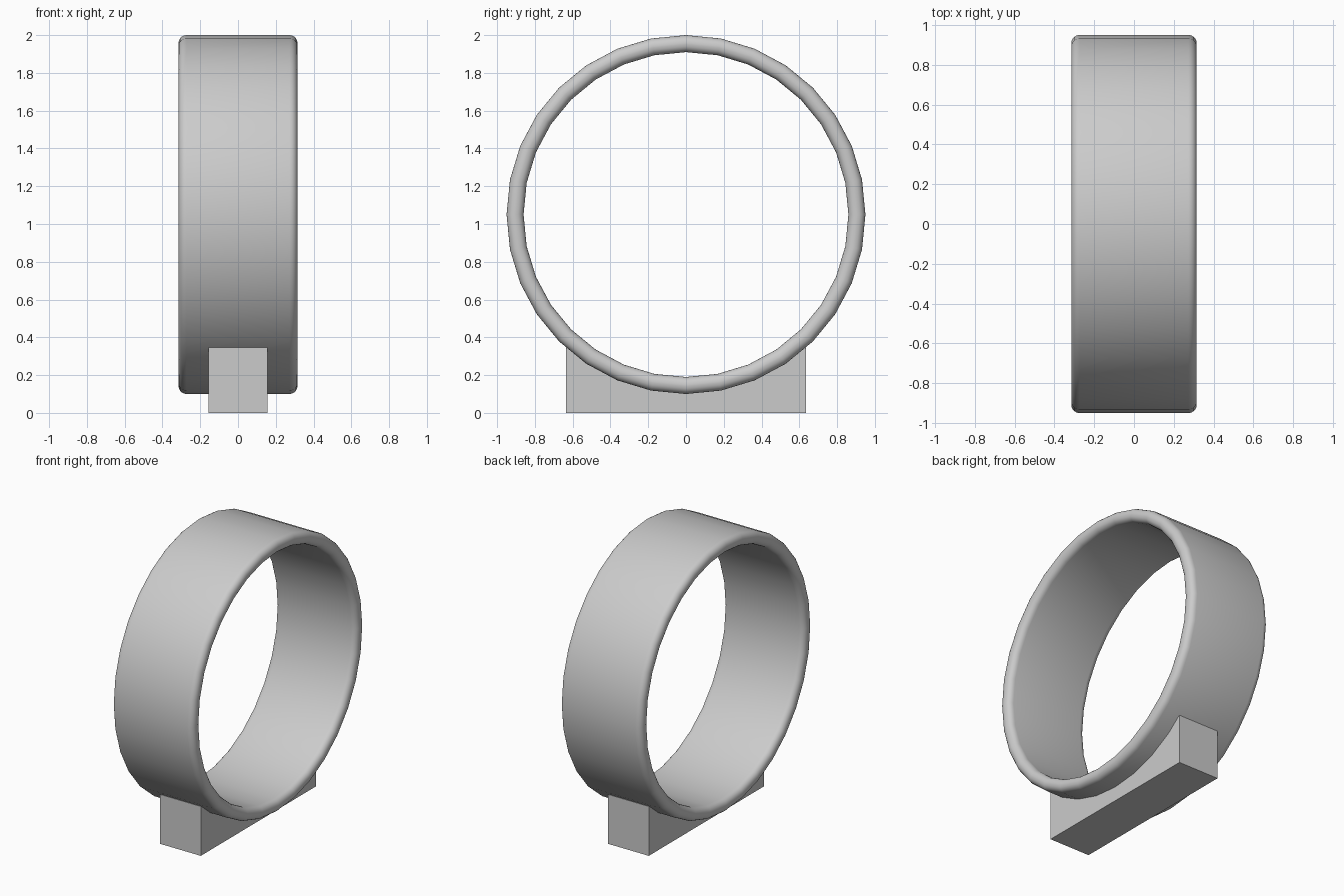
import bpy, bmesh
from math import sin, cos, pi, radians, sqrt

if "Cube" in bpy.data.objects:
    bpy.data.objects.remove(bpy.data.objects["Cube"], do_unlink=True)

CENTRE_Z, OUTER, INNER, HALF_WIDTH, ROUND = 1.05, 0.95, 0.86, 0.315, 0.042
SEGMENTS = 32

grey = bpy.data.materials.new("plain_grey")
grey.use_nodes = True
colour = (0.6, 0.6, 0.6, 1)
grey.diffuse_color = colour
grey.node_tree.nodes["Principled BSDF"].inputs["Base Color"].default_value = colour


def finish(name, bm):
    bmesh.ops.recalc_face_normals(bm, faces=bm.faces)
    mesh = bpy.data.meshes.new(name)
    bm.to_mesh(mesh)
    bm.free()
    mesh.materials.append(grey)
    obj = bpy.data.objects.new(name, mesh)
    bpy.context.collection.objects.link(obj)
    return obj


# Ring: rounded rectangular section swept about the x axis
section = []
corners = [(1, 1), (-1, 1), (-1, -1), (1, -1)]
middle, half_thick = (OUTER + INNER) / 2, (OUTER - INNER) / 2
for i, (sx, sr) in enumerate(corners):
    for step in range(6):
        a = (i + step / 5) * pi / 2
        section.append((sx * (HALF_WIDTH - ROUND) + ROUND * cos(a),
                        middle + sr * (half_thick - ROUND) + ROUND * sin(a)))

bm = bmesh.new()
loops = []
for s in range(SEGMENTS):
    a = 2 * pi * s / SEGMENTS
    loops.append([bm.verts.new((x, r * sin(a), CENTRE_Z + r * cos(a))) for x, r in section])
for s in range(SEGMENTS):
    here, there = loops[s], loops[(s + 1) % SEGMENTS]
    for i in range(len(section)):
        j = (i + 1) % len(section)
        bm.faces.new((here[i], here[j], there[j], there[i]))
ring = finish("ring", bm)
bpy.context.view_layer.objects.active = ring
ring.select_set(True)
bpy.ops.object.shade_smooth_by_angle(angle=radians(40))

# Base block: bar with a hollow top that cradles the ring
LENGTH, WIDTH, HEIGHT, SEAT = 0.635, 0.157, 0.345, 0.92
profile = [(-LENGTH, 0), (LENGTH, 0)]
for i in range(25):
    y = LENGTH * (1 - i / 12)
    profile.append((y, min(HEIGHT, CENTRE_Z - sqrt(SEAT ** 2 - y ** 2))))
bm = bmesh.new()
side = bm.faces.new([bm.verts.new((-WIDTH, y, z)) for y, z in profile])
extruded = bmesh.ops.extrude_face_region(bm, geom=[side])
bmesh.ops.translate(bm, vec=(2 * WIDTH, 0, 0),
                    verts=[v for v in extruded["geom"] if isinstance(v, bmesh.types.BMVert)])
finish("base_block", bm)
